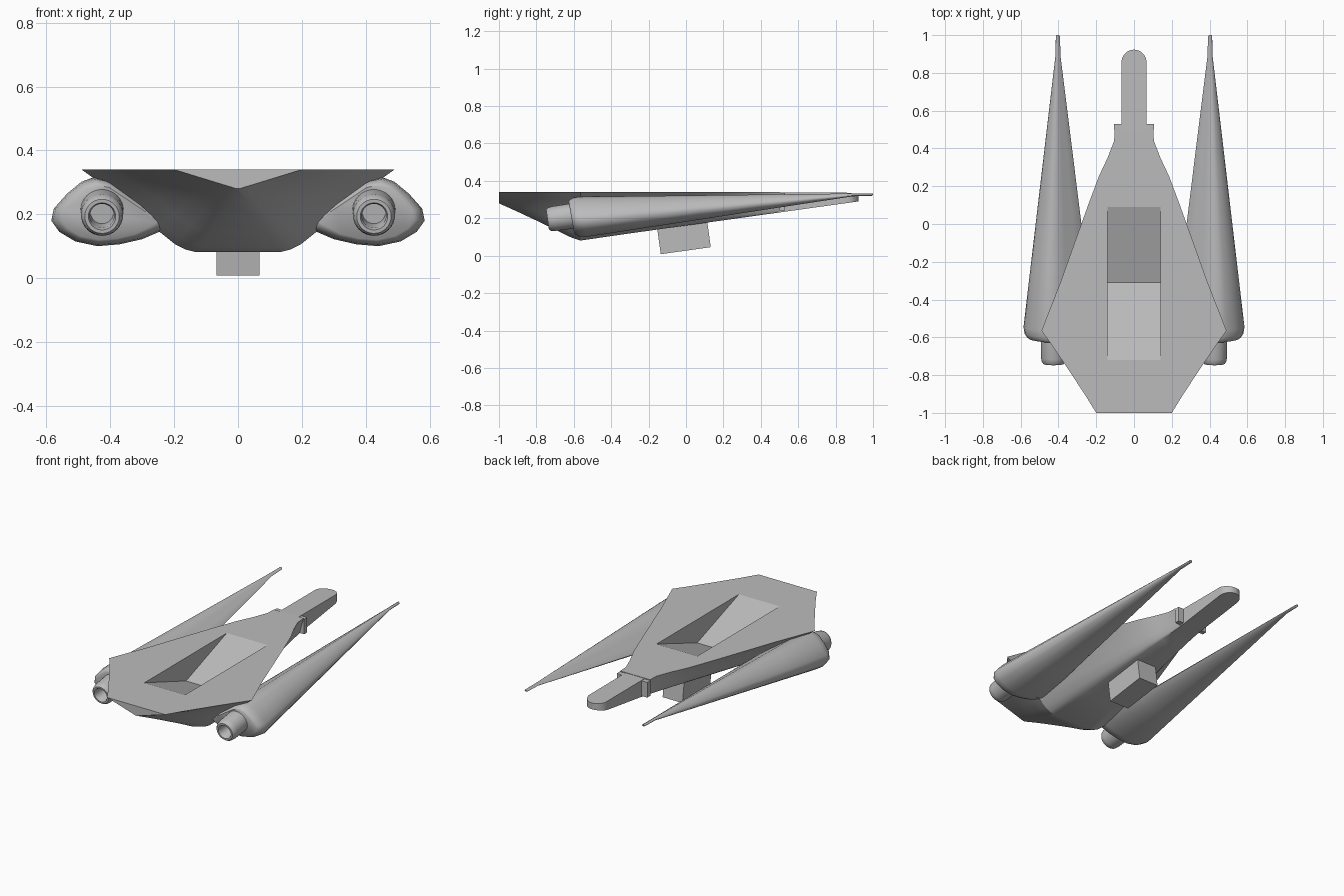
import bpy, bmesh, math
from mathutils import Vector, Matrix

old = bpy.data.objects.get("Cube")
if old:
    bpy.data.objects.remove(old, do_unlink=True)

grey = bpy.data.materials.new("hull_grey")
grey.use_nodes = True
tone = (0.5, 0.5, 0.5, 1)
grey.diffuse_color = tone
grey.node_tree.nodes["Principled BSDF"].inputs["Base Color"].default_value = tone

DECK = 0.34
SLOPE = math.radians(8)


def finish(name, bm, smooth=30):
    bmesh.ops.recalc_face_normals(bm, faces=bm.faces)
    mesh = bpy.data.meshes.new(name)
    bm.to_mesh(mesh)
    bm.free()
    mesh.materials.append(grey)
    obj = bpy.data.objects.new(name, mesh)
    bpy.context.collection.objects.link(obj)
    bpy.ops.object.select_all(action="DESELECT")
    obj.select_set(True)
    bpy.context.view_layer.objects.active = obj
    if smooth:
        bpy.ops.object.shade_smooth_by_angle(angle=math.radians(smooth))
    return obj


def loft(name, rings, smooth=30):
    """Skin closed rings of equal length and cap both ends."""
    bm = bmesh.new()
    loops = [[bm.verts.new(p) for p in ring] for ring in rings]
    n = len(loops[0])
    for a, b in zip(loops, loops[1:]):
        for i in range(n):
            j = (i + 1) % n
            bm.faces.new((a[i], a[j], b[j], b[i]))
    bm.faces.new(loops[0])
    bm.faces.new(loops[-1])
    return finish(name, bm, smooth)


def keel(y):
    """Height of the underside, rising toward the back."""
    return 0.08 + (y + 0.58) * 0.14


# Hull: flared section scaled along the length, V-shaped at the prow
FLARE = [(0, 0), (0.1, 0.035), (0.19, 0.1), (0.36, 0.29), (0.55, 0.55), (0.8, 0.8), (1, 1)]


def hull_ring(y, width, flat, bottom, straight):
    half = []
    for fx, fz in FLARE:
        fz = fz + (fx - fz) * straight
        half.append((flat + (width - flat) * fx, y, bottom + (DECK - bottom) * fz))
    return half + [(-x, y, z) for x, y, z in reversed(half)]


stations = [  # y, deck half width, flat keel half width, keel height, straightness
    (-1.0, 0.2, 0.004, 0.28, 1),
    (-0.9, 0.262, 0.03, 0.235, 0.75),
    (-0.8, 0.328, 0.06, 0.188, 0.5),
    (-0.7, 0.395, 0.09, 0.14, 0.25),
    (-0.62, 0.45, 0.12, 0.1, 0.05),
    (-0.565, 0.49, 0.13, 0.081, 0)]
for y, w in [(-0.31, 0.39), (-0.1, 0.315), (0.1, 0.243), (0.25, 0.187),
             (0.35, 0.14), (0.44, 0.105), (0.5, 0.103)]:
    stations.append((y, w, 0.066 + 0.064 * (0.5 - y) / 1.07, keel(y), 0))
hull = loft("hull", [hull_ring(*s) for s in stations])

# Wedge-shaped recess cut into the deck
recess = [(-0.72, DECK), (-0.72, 0.45), (0.09, 0.45), (0.09, DECK), (-0.31, 0.195)]
cutter = loft("recess_cutter", [[(x, y, z) for y, z in recess] for x in (-0.14, 0.14)], 0)
cutter.hide_render = True
cut = hull.modifiers.new("recess", "BOOLEAN")
cut.operation = "DIFFERENCE"
cut.solver = "EXACT"
cut.object = cutter
bpy.context.view_layer.objects.active = hull
bpy.ops.object.modifier_apply(modifier=cut.name)
bpy.data.objects.remove(cutter, do_unlink=True)

# Tail boom with a rounded end
R = 0.066
outline = [(R, 0.45)] + [(R * math.cos(a), 0.857 + R * math.sin(a))
                         for a in (math.pi * i / 16 for i in range(17))] + [(-R, 0.45)]
loft("tail_boom", [[(x, y, keel(y)) for x, y in outline],
                   [(x, y, DECK - 0.002 - max(0, y - 0.85) * 0.12) for x, y in outline]])


def box(name, size, centre, tilt):
    bm = bmesh.new()
    bmesh.ops.create_cube(bm, size=1, matrix=Matrix.Translation(centre)
                          @ Matrix.Rotation(tilt, 4, "X") @ Matrix.Diagonal((*size, 1)))
    return finish(name, bm, 0)


# Collar where the boom meets the hull, and the block under the belly
box("boom_collar", (0.21, 0.03, 0.094), (0, 0.515, 0.288), 0)
box("belly_block", (0.136, 0.27, 0.17), (0, -0.013, 0.111), SLOPE)

# Side pods: rounded triangular section tapering to a point
POD = [(0.585, 0.18), (0.577, 0.218), (0.535, 0.265), (0.49, 0.302), (0.45, 0.315),
       (0.40, 0.305), (0.35, 0.272), (0.28, 0.225), (0.225, 0.19), (0.21, 0.17),
       (0.235, 0.15), (0.3, 0.122), (0.37, 0.106), (0.44, 0.10), (0.51, 0.115), (0.56, 0.145)]
TIP = Vector((0.403, 1.0, 0.334))


def pod_ring(side, y, scale, taper):
    """Section shrunk about its middle, then drawn toward the tip."""
    ring = []
    for x, z in POD:
        p = Vector((0.42 + (x - 0.42) * scale, 0, 0.2 + (z - 0.2) * scale))
        p.y = y - (z - 0.2) * 0.14 * (1 - taper)
        q = p.lerp(TIP, taper)
        ring.append((side * q.x, p.y, q.z))
    return ring


def lathe(name, profile, matrix, steps=32):
    """Spin (radius, distance) points around the local z axis."""
    rings = []
    for r, d in profile:
        turns = [2 * math.pi * i / steps for i in range(steps)]
        rings.append([matrix @ Vector((r * math.cos(a), r * math.sin(a), d)) for a in turns])
    return loft(name, rings, 40)


for side, label in ((1, "left"), (-1, "right")):
    rings = [pod_ring(side, -0.612, 0.8, 0), pod_ring(side, -0.604, 0.88, 0),
             pod_ring(side, -0.585, 0.96, 0), pod_ring(side, -0.55, 1, 0)]
    for t in (0.2, 0.4, 0.6, 0.8, 0.93):
        rings.append(pod_ring(side, -0.55 + 1.55 * t, 1, t))
    rings.append(pod_ring(side, 0.994, 1, 0.94))
    rings.append(pod_ring(side, 1.0, 1, 0.97))
    loft(label + "_pod", rings, 50)

    # Hollow nozzle at the front of the pod, pointing slightly down
    place = Matrix.Translation((side * 0.426, -0.58, 0.216)) @ Matrix.Rotation(math.pi / 2 + SLOPE, 4, "X")
    lathe(label + "_nozzle", [(0.068, 0), (0.066, 0.13), (0.062, 0.152), (0.054, 0.162),
                              (0.043, 0.162), (0.038, 0.15), (0.036, 0.07)], place)
